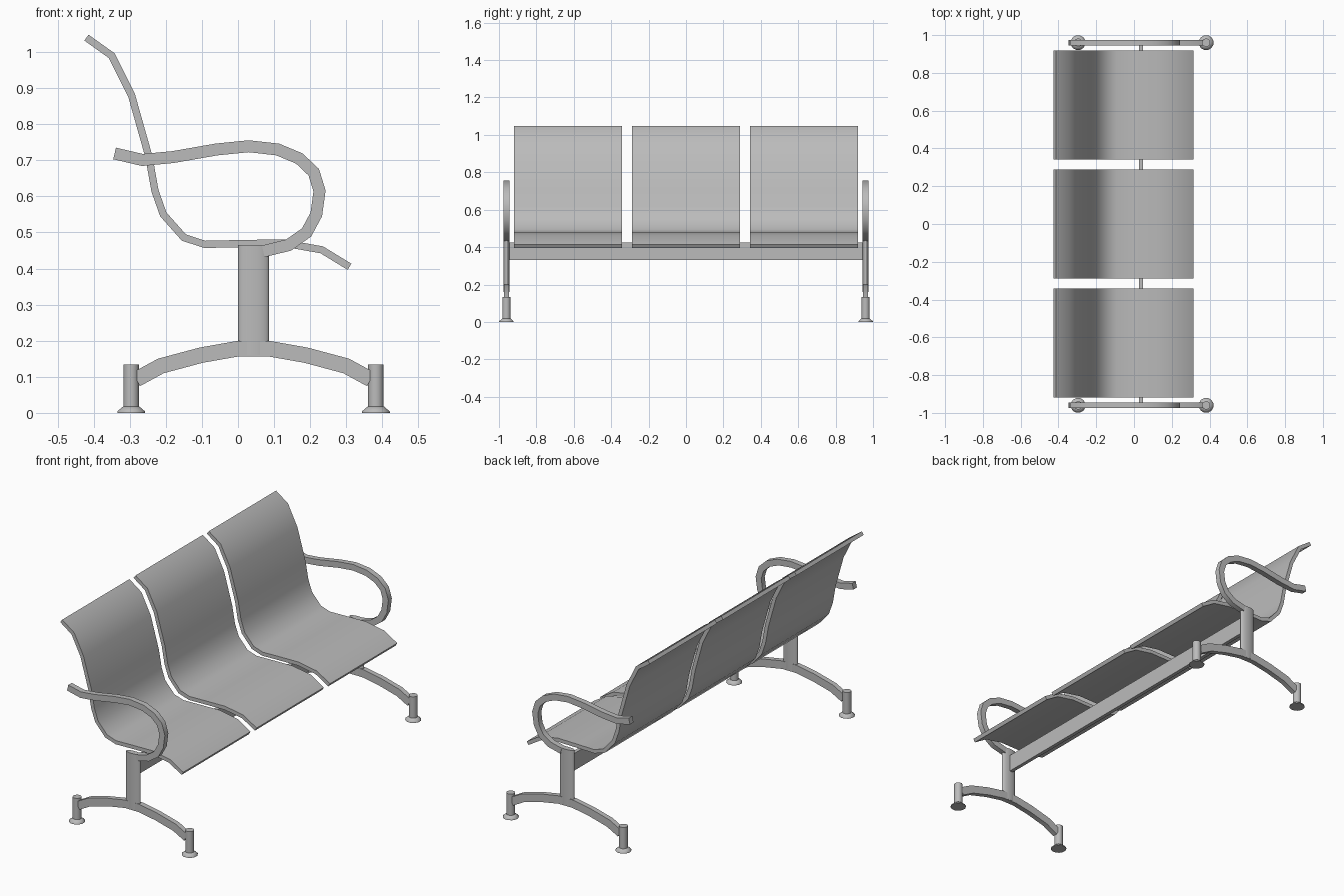
import bpy, bmesh, math
from mathutils import Vector

cube = bpy.data.objects.get("Cube")
if cube:
    bpy.data.objects.remove(cube, do_unlink=True)

grey = bpy.data.materials.new("satin_grey")
grey.use_nodes = True
colour = (0.5, 0.5, 0.5, 1)
grey.diffuse_color = colour
grey.node_tree.nodes["Principled BSDF"].inputs["Base Color"].default_value = colour

END_Y = 0.96      # side frame position
POST_X = 0.043    # centre of the side frame


def finish(name, bm, angle=40):
    bmesh.ops.recalc_face_normals(bm, faces=bm.faces)
    mesh = bpy.data.meshes.new(name)
    bm.to_mesh(mesh)
    bm.free()
    mesh.materials.append(grey)
    ob = bpy.data.objects.new(name, mesh)
    bpy.context.collection.objects.link(ob)
    bpy.ops.object.select_all(action='DESELECT')
    ob.select_set(True)
    bpy.context.view_layer.objects.active = ob
    bpy.ops.object.shade_smooth_by_angle(angle=math.radians(angle))
    return ob


def loft(name, rings, angle=40):
    """Skin a list of closed rings and cap both ends."""
    bm = bmesh.new()
    loops = [[bm.verts.new(p) for p in ring] for ring in rings]
    n = len(loops[0])
    for a, b in zip(loops, loops[1:]):
        for i in range(n):
            j = (i + 1) % n
            bm.faces.new((a[i], a[j], b[j], b[i]))
    bm.faces.new(loops[0])
    bm.faces.new(loops[-1])
    return finish(name, bm, angle)


def strip(name, path, thick, y, width):
    """Rectangular bar following a path in the xz plane, with mitred bends."""
    pts = [Vector(p) for p in path]
    rings = []
    for i, p in enumerate(pts):
        d_in = (p - pts[max(i - 1, 0)]).normalized()
        d_out = (pts[min(i + 1, len(pts) - 1)] - p).normalized()
        t = (d_in + d_out).normalized()
        ref = d_out if d_out.length else d_in
        n = Vector((-t.y, t.x)) * (thick / 2 / max(t.dot(ref), 0.5))
        a, b = p + n, p - n
        y0, y1 = y - width / 2, y + width / 2
        rings.append([(a.x, y0, a.y), (a.x, y1, a.y), (b.x, y1, b.y), (b.x, y0, b.y)])
    return loft(name, rings)


def turned(name, x, y, profile, sides, squash=1.0):
    """Upright turned part from (radius, height) pairs."""
    rings = []
    for r, z in profile:
        angles = [2 * math.pi * (i + 0.5) / sides for i in range(sides)]
        rings.append([(x + r * math.cos(a), y + r * squash * math.sin(a), z) for a in angles])
    return loft(name, rings, 50)


# Moulded seat shells, back and seat in one sheet
seat_path = [(-0.42, 1.04), (-0.35, 0.99), (-0.295, 0.88), (-0.247, 0.71),
             (-0.23, 0.615), (-0.207, 0.55), (-0.15, 0.486), (-0.092, 0.467),
             (0.0, 0.469), (0.125, 0.471), (0.232, 0.452), (0.309, 0.405)]
for label, y in (("right", -0.63), ("middle", 0), ("left", 0.63)):
    strip("seat_" + label, seat_path, 0.02, y, 0.578)

# Cross beam under the seats
strip("cross_beam", [(0.037, 0.332), (0.037, 0.425)], 0.02, 0, 2 * END_Y - 0.02)

# Side frames
arm_path = [(-0.342, 0.719), (-0.265, 0.701), (-0.18, 0.709), (-0.06, 0.73),
            (0.03, 0.739), (0.11, 0.73), (0.17, 0.705), (0.21, 0.667),
            (0.226, 0.615), (0.217, 0.55), (0.19, 0.5), (0.14, 0.465), (0.07, 0.448)]
half_leg = [(0.325, 0.093), (0.257, 0.13), (0.145, 0.16), (0.043, 0.178)]
leg_path = ([(POST_X - dx, z) for dx, z in half_leg]
            + [(POST_X + dx, z) for dx, z in reversed(half_leg)])
foot_profile = [(0.04, 0), (0.04, 0.004), (0.023, 0.018), (0.022, 0.018), (0.022, 0.134)]
for label, s in (("right", -1), ("left", 1)):
    y = s * END_Y
    strip("armrest_" + label, arm_path, 0.033, y, 0.03)
    strip("leg_arch_" + label, leg_path, 0.043, y, 0.028)
    turned("post_" + label, POST_X, y, [(0.043, 0.16), (0.043, 0.465)], 24, 0.36)
    for end, dx in (("back", -0.339), ("front", 0.339)):
        turned(f"foot_{end}_{label}", POST_X + dx, y, foot_profile, 12)
